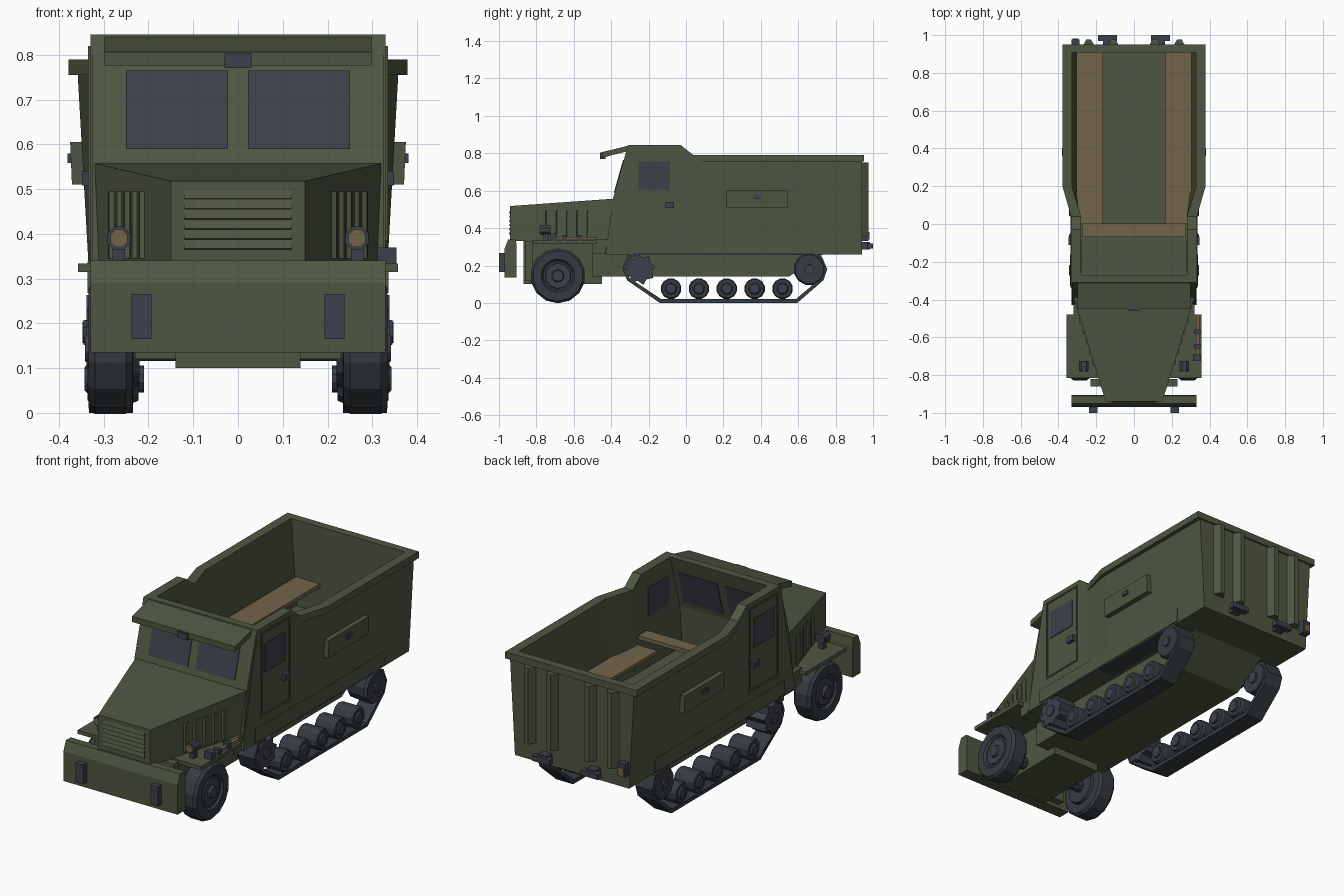
import bpy, bmesh, math
from mathutils import Vector

if "Cube" in bpy.data.objects:
    bpy.data.objects.remove(bpy.data.objects["Cube"])


def material(name, rgb):
    m = bpy.data.materials.new(name)
    m.diffuse_color = (*rgb, 1)
    m.use_nodes = True
    m.node_tree.nodes["Principled BSDF"].inputs["Base Color"].default_value = m.diffuse_color
    return m


GREEN = material("army green", (0.078, 0.094, 0.053))
DARK = material("rubber grey", (0.036, 0.044, 0.053))
STEEL = material("blue grey steel", (0.046, 0.051, 0.068))
TAN = material("wood tan", (0.165, 0.128, 0.066))


def loft(name, rings, mat, closed=False):
    """Skin a list of equal-length point rings, capped unless closed."""
    bm = bmesh.new()
    vs = [[bm.verts.new(p) for p in r] for r in rings]
    n, k = len(rings[0]), len(rings)
    for i in range(k if closed else k - 1):
        a, b = vs[i], vs[(i + 1) % k]
        for j in range(n):
            bm.faces.new((a[j], a[(j + 1) % n], b[(j + 1) % n], b[j]))
    if not closed:
        bm.faces.new(vs[0])
        bm.faces.new(vs[-1][::-1])
    bmesh.ops.recalc_face_normals(bm, faces=bm.faces)
    me = bpy.data.meshes.new(name)
    bm.to_mesh(me)
    bm.free()
    me.materials.append(mat)
    ob = bpy.data.objects.new(name, me)
    bpy.context.collection.objects.link(ob)
    return ob


def prism(name, x0, x1, prof, mat):
    """(y, z) profile extruded across x."""
    return loft(name, [[(x, y, z) for y, z in prof] for x in (x0, x1)], mat)


def box(name, x0, x1, y0, y1, z0, z1, mat):
    return prism(name, x0, x1, [(y0, z0), (y1, z0), (y1, z1), (y0, z1)], mat)


def lathe(name, s, prof, cy, cz, mat, n=12, teeth=1.0):
    """Turned part about an x axis; prof is (x, radius)."""
    rings = []
    for x, r in prof:
        ring = []
        for i in range(n):
            a = 2 * math.pi * (i + .5) / n
            q = r * (teeth if i % 2 else 1)
            ring.append((s * x, cy + q * math.cos(a), cz + q * math.sin(a)))
        rings.append(ring)
    return loft(name, rings, mat)


# Open hull: side walls and floor, (y, half bottom, half top, top z, wall)
def section(y, hb, ht, zt, t, slope=0.0):
    half = [(hb, y - slope, .26), (ht, y, zt), (ht - t, y, zt), (hb - t, y - slope, .34)]
    return half + [(-x, b, c) for x, b, c in reversed(half)]


loft("open_hull", [section(-.31, .33, .33, .845, .05, .12), section(-.03, .33, .33, .845, .05),
                   section(.04, .33, .33, .79, .05), section(.20, .33, .36, .79, .03),
                   section(.94, .33, .36, .79, .03)], GREEN)
loft("rear_wall", [[(-.33, y, .26), (.33, y, .26), (.36, y, .79), (-.36, y, .79)]
                   for y in (.912, .941)], GREEN)

# Front cab wall with sloped windscreen
prism("cab_front_wall", -.325, .325, [(-.425, .30), (-.39, .56), (-.31, .845), (-.27, .845),
                                      (-.35, .56), (-.37, .30)], GREEN)


def slope_y(z):
    return -.39 + (z - .56) * .08 / .285


for s in (1, -1):
    for off, nm in ((-.004, "outer"), (.038, "inner")):
        prism("windscreen_" + nm, s * .022, s * .25,
              [(slope_y(.59) + off, .59), (slope_y(.765) + off, .765),
               (slope_y(.765) + off + .006, .765), (slope_y(.59) + off + .006, .59)], STEEL)
prism("sun_visor", -.298, .298, [(-.45, .776), (-.45, .806), (-.31, .84), (-.29, .84), (-.31, .812)], GREEN)
box("visor_lamp", -.03, .03, -.46, -.43, .77, .803, STEEL)

# Bonnet, widening to the rear, with front grille
loft("bonnet", [[(-w, y, .33), (w, y, .33), (w, y, z), (-w, y, z)]
                for y, w, z in ((-.94, .15, .518), (-.39, .32, .557))], GREEN)
for i in range(6):
    z = .365 + i * .0225
    prism("grille_slat", -.12, .12, [(-.94, z), (-.946, z + .002), (-.94, z + .02)], GREEN)

# Chassis and lower hull
box("front_chassis", -.14, .14, -.87, -.45, .10, .335, GREEN)
prism("lower_hull", -.215, .215, [(-.5, .14), (.55, .14), (.74, .265), (.74, .34), (-.5, .34)], GREEN)
box("hull_nose", -.32, .32, -.5, -.33, .265, .34, GREEN)

# Front bumper
prism("front_bumper", -.33, .33, [(-.97, .135), (-.905, .135), (-.905, .30), (-.91, .34),
                                  (-.95, .34), (-.97, .29)], GREEN)
lathe("front_axle", 1, [(-.25, .032), (.25, .032)], -.685, .145, DARK, 8)

for s in (1, -1):
    # Bonnet side louvres
    for i in range(5):
        y = -.75 + i * .055
        x = .15 + (y + .94) * .17 / .55
        loft("side_louvre", [[(s * x, y, z), (s * (x + .011), y + .004, z),
                              (s * (x + .014), y + .032, z), (s * (x + .003), y + .032, z)]
                             for z in (.345, .495)], GREEN)
    # Fender, tow hook, headlight
    box("fender", s * .14, s * .357, -.815, -.478, .315, .334, GREEN)
    box("fender_skirt", s * .14, s * .23, -.86, -.82, .12, .33, GREEN)
    box("front_tow_hook", s * .193, s * .238, -1, -.965, .165, .266, STEEL)
    box("headlight_stalk", s * .252, s * .28, -.762, -.735, .33, .38, STEEL)
    for nm, r, y0, y1, m in (("headlight_shell", .028, -.778, -.725, STEEL),
                             ("headlight_lens", .021, -.784, -.777, TAN)):
        loft(nm, [[(s * .266 + r * math.cos(a), y, .39 + r * math.sin(a))
                   for a in [math.pi * (k + .5) / 4 for k in range(8)]] for y in (y0, y1)], m)
    # Front wheel
    lathe("front_wheel", s, [(.22, .085), (.235, .09), (.236, .135), (.25, .147), (.32, .147),
                             (.334, .135), (.334, .09), (.322, .08)], -.685, .145, DARK, 14)
    lathe("front_hub", s, [(.31, .075), (.328, .068), (.328, .034), (.342, .03)], -.685, .145, STEEL, 10)

    # Track belt around the running gear
    path = []
    for a in (90, 45, 0, -38):
        c, d = math.cos(math.radians(a)), math.sin(math.radians(a))
        path.append((.66 + .095 * c, .18 + .095 * d, .66 + .077 * c, .18 + .077 * d))
    path += [(.595, 0, .587, .02), (-.14, 0, -.132, .02)]
    for a in (222, 180, 135, 90):
        c, d = math.cos(math.radians(a)), math.sin(math.radians(a))
        path.append((-.245 + .095 * c, .185 + .095 * d, -.245 + .077 * c, .185 + .077 * d))
    loft("track_belt", [[(s * .235, a, b), (s * .333, a, b), (s * .333, c, d), (s * .235, c, d)]
                        for a, b, c, d in path], DARK, closed=True)
    lathe("drive_sprocket", s, [(.225, .085), (.338, .085)], -.245, .18, STEEL, 16, .75)
    lathe("sprocket_hub", s, [(.215, .035), (.345, .03)], -.245, .18, STEEL, 8)
    lathe("idler_wheel", s, [(.225, .078), (.325, .086), (.338, .078)], .66, .18, DARK, 12)
    lathe("idler_hub", s, [(.215, .03), (.347, .026)], .66, .18, STEEL, 8)
    for i in range(5):
        y = -.08 + i * .149
        lathe("road_wheel", s, [(.222, .05), (.235, .056), (.325, .056), (.336, .05)], y, .076, DARK, 12)
        lathe("road_wheel_hub", s, [(.21, .03), (.336, .032), (.343, .026)], y, .076, STEEL, 10)

    # Skirt over the track, flared rim along the bed
    box("track_skirt", s * .21, s * .336, -.335, .735, .268, .338, GREEN)
    loft("bed_rim", [[(s * (w - .05), y, .79), (s * w, y, .79), (s * w, y, .755), (s * (w - .035), y, .755)]
                     for y, w in ((.035, .332), (.20, .379), (.95, .379))], GREEN)

    # Door frame strips, window and handle
    for y0, y1, z0, z1 in ((-.285, -.277, .385, .82), (-.053, -.045, .385, .82),
                           (-.285, -.045, .812, .82), (-.285, -.045, .385, .393)):
        box("door_edge", s * .325, s * .335, y0, y1, z0, z1, GREEN)
    box("door_window", s * .327, s * .334, -.255, -.085, .605, .755, STEEL)
    box("door_window_inner", s * .277, s * .282, -.255, -.085, .605, .755, STEEL)
    box("door_handle", s * .325, s * .348, -.11, -.065, .508, .54, STEEL)

    # Side locker panel and latch
    loft("side_locker", [[(s * .33, y, .51), (s * .371, y, .51), (s * .375, y, .605), (s * .34, y, .605)]
                         for y in (.215, .545)], GREEN)
    box("locker_latch", s * .36, s * .381, .36, .40, .558, .58, STEEL)

    # Side benches and rear tailgate fittings
    box("side_bench", s * .165, s * .305, 0, .913, .47, .49, TAN)
    for x in (.11, .24):
        loft("tailgate_rib", [[(s * x - .034, .938, z), (s * x - .012, .977, z),
                               (s * x + .012, .977, z), (s * x + .034, .938, z)]
                              for z in (.355, .752)], GREEN)
    box("rear_tow_mount", s * .115, s * .165, .935, .985, .285, .325, STEEL)
    box("rear_tow_hook", s * .09, s * .19, .968, 1, .29, .318, STEEL)

box("rear_rim", -.379, .379, .908, .951, .755, .79, GREEN)
box("cab_bench", -.275, .275, -.07, .003, .52, .54, TAN)

# Tail light, left side only
box("tail_light", -.33, -.288, .935, .976, .33, .40, STEEL)
box("tail_light_lens", -.325, -.293, .974, .981, .338, .378, TAN)

# Pioneer tools on the right fender
box("tool_handle", .328, .346, -.70, -.48, .337, .352, TAN)
box("tool_head", .312, .354, -.725, -.69, .333, .37, STEEL)
for y in (-.66, -.58):
    box("tool_clamp", .318, .352, y, y + .022, .333, .362, STEEL)
